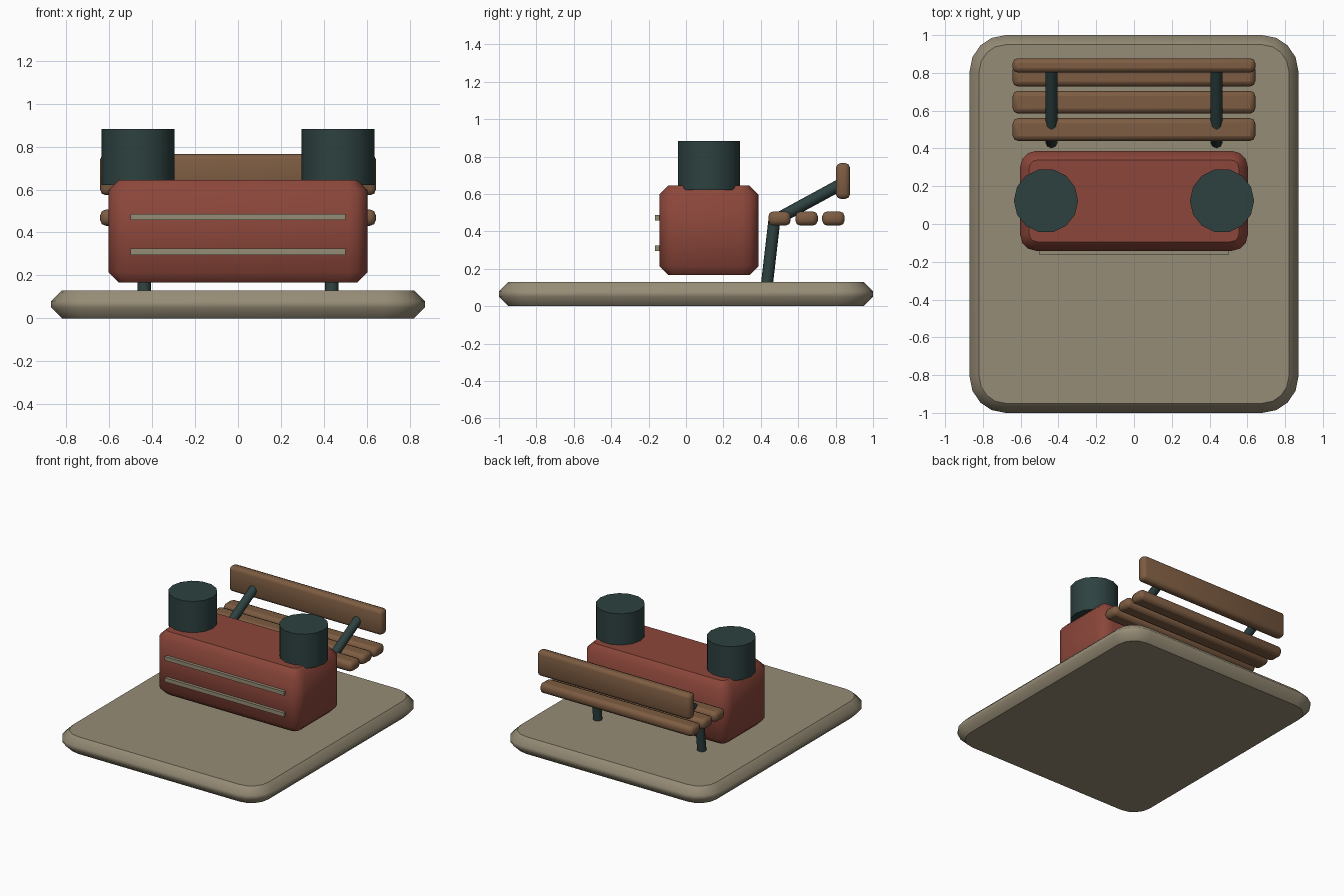
import bpy, bmesh
from mathutils import Vector

cube = bpy.data.objects.get("Cube")
if cube:
    bpy.data.objects.remove(cube, do_unlink=True)


def material(name, rgb):
    m = bpy.data.materials.new(name)
    m.use_nodes = True
    m.diffuse_color = (*rgb, 1)
    m.node_tree.nodes["Principled BSDF"].inputs["Base Color"].default_value = (*rgb, 1)
    return m


STONE = material("stone", (0.305, 0.262, 0.181))
BRICK = material("brick_red", (0.262, 0.062, 0.043))
WOOD = material("wood", (0.205, 0.107, 0.054))
IRON = material("dark_green", (0.026, 0.053, 0.051))


def finish(name, bm, mat, smooth=True):
    """Turn a bmesh into an object: flat caps, smooth sides."""
    bm.normal_update()
    for f in bm.faces:
        f.smooth = smooth and abs(f.normal.z) < 0.99
    mesh = bpy.data.meshes.new(name)
    bm.to_mesh(mesh)
    bm.free()
    mesh.materials.append(mat)
    ob = bpy.data.objects.new(name, mesh)
    bpy.context.collection.objects.link(ob)
    return ob


def box(lo, hi):
    lo, hi = Vector(lo), Vector(hi)
    bm = bmesh.new()
    bmesh.ops.create_cube(bm, size=1)
    bmesh.ops.scale(bm, vec=hi - lo, verts=bm.verts)
    bmesh.ops.translate(bm, vec=(lo + hi) / 2, verts=bm.verts)
    return bm


def bevel(bm, edges, width, segments):
    bmesh.ops.bevel(bm, geom=edges, offset=width, offset_type='OFFSET',
                    segments=segments, profile=0.5, affect='EDGES', clamp_overlap=True)
    bm.normal_update()


def rounded_block(name, lo, hi, radius, segments, chamfer, mat):
    """Block with rounded plan corners and chamfered rims."""
    bm = box(lo, hi)
    upright = [e for e in bm.edges if abs(e.verts[0].co.z - e.verts[1].co.z) > 0.01]
    bevel(bm, upright, radius, segments)
    rims = [e for e in bm.edges if abs(e.verts[0].co.z - e.verts[1].co.z) < 0.001]
    bevel(bm, rims, chamfer, 1)
    return finish(name, bm, mat)


def soft_board(name, lo, hi, width, mat):
    bm = box(lo, hi)
    bevel(bm, list(bm.edges), width, 2)
    return finish(name, bm, mat)


def tube(name, a, b, radius, sides, mat):
    """Cylinder running from point a to point b."""
    a, b = Vector(a), Vector(b)
    bm = bmesh.new()
    bmesh.ops.create_cone(bm, cap_ends=True, segments=sides, radius1=radius,
                          radius2=radius, depth=(b - a).length)
    # First corner on the x axis
    corner = max(bm.verts, key=lambda v: v.co.x).co
    bmesh.ops.rotate(bm, verts=bm.verts, cent=(0, 0, 0),
                     matrix=Vector((corner.x, corner.y, 0)).rotation_difference(Vector((1, 0, 0))).to_matrix())
    ob = finish(name, bm, mat)
    turn = Vector((0, 0, 1)).rotation_difference(b - a).to_matrix().to_4x4()
    ob.data.transform(turn)
    ob.data.transform(turn.Translation((a + b) / 2))
    return ob


# Paving slab and planter body
rounded_block("ground_slab", (-0.87, -1, 0), (0.87, 1, 0.13), 0.19, 4, 0.05, STONE)
rounded_block("planter_body", (-0.603, -0.142, 0.166), (0.603, 0.387, 0.645), 0.085, 3, 0.048, BRICK)

# Trim strips on the front of the body
for i, z in enumerate((0.31, 0.472)):
    finish(f"trim_strip_{i + 1}", box((-0.5, -0.165, z - 0.015), (0.5, -0.135, z + 0.015)), STONE, False)

# Bench seat slats and backrest
for i, y in enumerate((0.5, 0.645, 0.788)):
    soft_board(f"seat_slat_{i + 1}", (-0.642, y - 0.06, 0.431), (0.642, y + 0.06, 0.507), 0.027, WOOD)
soft_board("backrest", (-0.642, 0.802, 0.574), (0.642, 0.877, 0.765), 0.025, WOOD)

# Drums, bench legs and backrest arms on both sides
for side, s in (("left", 1), ("right", -1)):
    tube(f"{side}_drum", (s * 0.466, 0.123, 0.622), (s * 0.466, 0.123, 0.882), 0.17, 14, IRON)
    tube(f"{side}_bench_leg", (s * 0.437, 0.433, 0.12), (s * 0.437, 0.473, 0.465), 0.032, 8, IRON)
    tube(f"{side}_back_arm", (s * 0.437, 0.473, 0.458), (s * 0.437, 0.835, 0.655), 0.032, 8, IRON)
